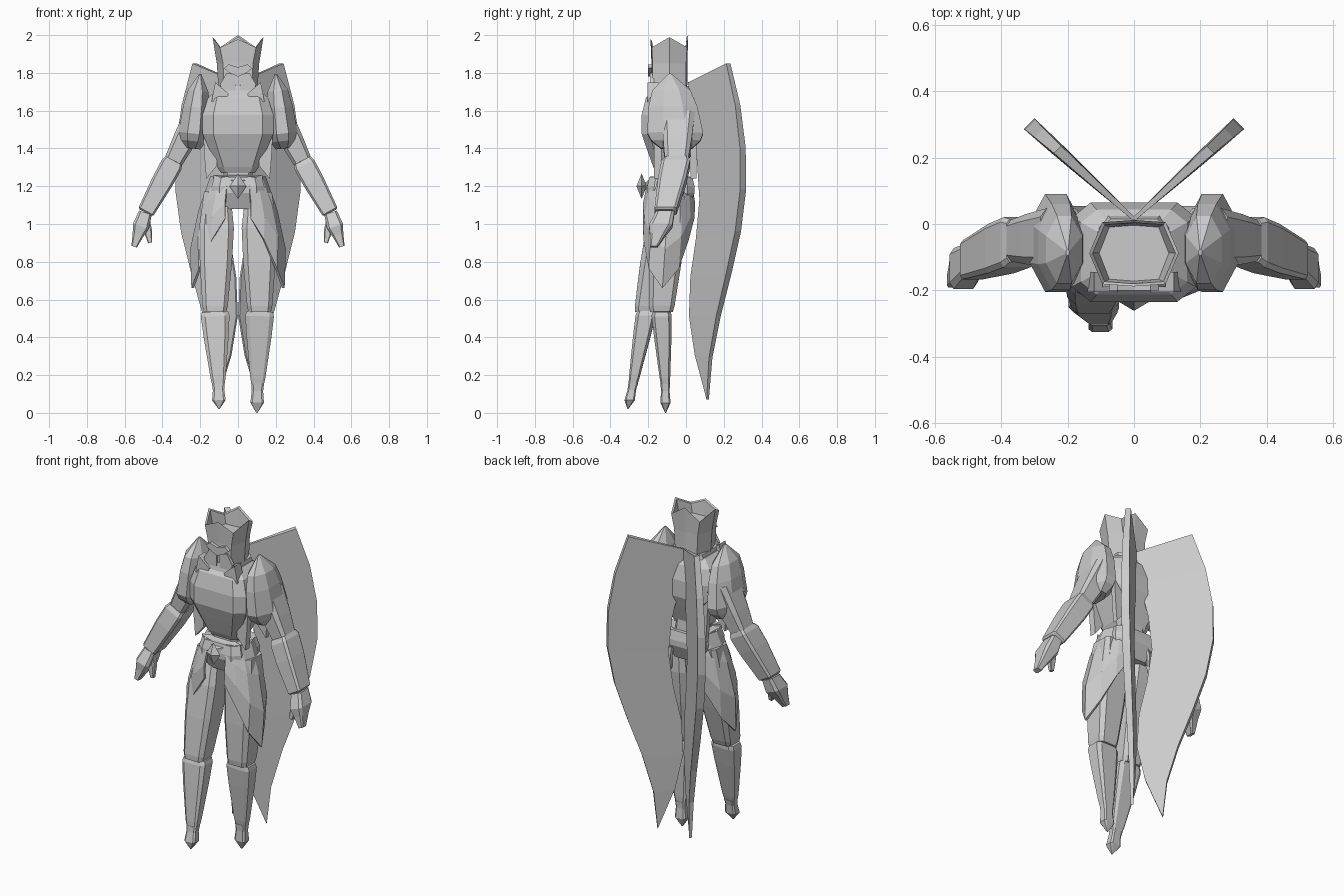
import bpy, bmesh
from math import sin, cos, pi, radians, copysign
from mathutils import Vector, Matrix

cube = bpy.data.objects.get("Cube")
if cube:
    bpy.data.objects.remove(cube)

grey = bpy.data.materials.new("plain_grey")
grey.use_nodes = True
grey.diffuse_color = (.6, .6, .6, 1)
grey.node_tree.nodes["Principled BSDF"].inputs["Base Color"].default_value = grey.diffuse_color


def finish(name, bm):
    bmesh.ops.recalc_face_normals(bm, faces=bm.faces)
    mesh = bpy.data.meshes.new(name)
    bm.to_mesh(mesh)
    bm.free()
    mesh.materials.append(grey)
    obj = bpy.data.objects.new(name, mesh)
    bpy.context.collection.objects.link(obj)
    return obj


def skin(name, rows, closed=True):
    """Bridge rows of points; a closed skin also gets end caps."""
    bm = bmesh.new()
    verts = [[bm.verts.new(point) for point in row] for row in rows]
    count = len(verts[0])
    for upper, lower in zip(verts, verts[1:]):
        for i in range(count if closed else count - 1):
            j = (i + 1) % count
            bm.faces.new((upper[i], upper[j], lower[j], lower[i]))
    if closed:
        bm.faces.new(verts[0])
        bm.faces.new(verts[-1])
    return finish(name, bm)


def limb(name, start, end, profile, depth=1.0, chamfer=.7, side=1):
    """Chamfered box from start down to end; profile holds (fraction, half width)."""
    start, end = Vector(start), Vector(end)
    along = end - start
    across = Vector((-along.z, 0, along.x)).normalized()
    back = Vector((0, depth, 0))
    c = chamfer
    corners = [(1, c), (c, 1), (-c, 1), (-1, c), (-1, -c), (-c, -1), (c, -1), (1, -c)]
    rows = []
    for fraction, width in profile:
        centre = start + along * fraction
        points = [centre + (across * a + back * b) * width for a, b in corners]
        rows.append([(side * p.x, p.y, p.z) for p in points])
    return skin(name, rows)


def plate(name, outline, side, y, depth):
    """Front-facing (x, z) outline, thickened backward."""
    return skin(name, [[(side * x, layer, z) for x, z in outline] for layer in (y, y + depth)])


# Torso
limb("waist", (0, -.07, 1.32), (0, -.07, 1.2), [(0, .075), (1, .085)])
limb("chest", (0, -.085, 1.71), (0, -.085, 1.27),
     [(0, .11), (.1, .16), (.3, .187), (.53, .187), (.7, .155), (.93, .11), (1, .09)], depth=.8)
limb("collar", (0, -.085, 1.73), (0, -.085, 1.64), [(0, .1), (1, .12)])
limb("hips", (0, -.08, 1.25), (0, -.08, 1.08),
     [(0, .125), (.3, .14), (.5, .14), (1, .1)], depth=.9)


# Helmet with an open crown: every second corner rises to a point
def helmet_row(z, width, depth, crown=0):
    row = []
    for i in range(8):
        angle = i * pi / 4
        bulge = copysign(abs(sin(angle)) ** .2, sin(angle)) if i % 4 else 0
        peak = crown * (1 + .2 * bulge) if i % 2 == 0 else 0
        row.append((width * cos(angle), depth * bulge - .088, z + peak))
    return row


skin("crowned_helmet", [
    helmet_row(1.62, .09, .085), helmet_row(1.74, .105, .095), helmet_row(1.85, .112, .095),
    helmet_row(1.935, .135, .1, crown=.054), helmet_row(1.93, .125, .092, crown=.05),
    helmet_row(1.88, .105, .084)])

# Belt dipping to a pendant gem
skin("belt_front", [[(-.13, -.16, 1.26 - drop), (0, -.215, 1.22 - drop),
                     (.13, -.16, 1.26 - drop), (0, -.1, 1.25 - drop)] for drop in (0, .05)])
gem = bmesh.new()
bmesh.ops.create_uvsphere(
    gem, u_segments=4, v_segments=2, radius=1,
    matrix=Matrix.Translation((0, -.235, 1.2)) @ Matrix.Diagonal((.045, .027, .068, 1)))
finish("belt_gem", gem)


# Wing edges, as distance behind the spine at a fraction of the way down
def outer_edge(fraction):
    z = 1.85 - 1.78 * fraction
    rise = z - 1.27
    if rise > 0:
        return .305 - .24 * rise ** 2, z
    return .21 + .095 * cos(pi * rise / 1.2), z


def inner_edge(fraction):
    drop = 1.65 * fraction
    return .045 - .03 * cos(2 * pi * drop / 1.2) + .04 * fraction ** 8, 1.75 - drop


def wing_row(fraction, side):
    inner, outer = inner_edge(fraction), outer_edge(fraction)
    thick = .004 + .012 * sin(pi * (.2 + .75 * fraction))
    section = [(inner, .004), (outer, thick), (outer, -thick), (inner, -.004)]
    return [(side * (1.1 * (y - .015) + offset), y - offset, z) for (y, z), offset in section]


# Hip guard column: flares from the belt, hem longest at the outside
def guard_column(angle, side):
    column = []
    for fall in (0, .3, .65, 1):
        flare = sin(2 * fall)
        x = .03 + (.11 + .11 * flare) * cos(angle)
        y = -.085 + (.1 + .035 * flare) * sin(angle) - .04 * fall * cos(angle)
        hem = 1.06 - .4 * cos(angle) ** 1.5
        column.append((side * x, y, 1.25 + (hem - 1.25) * fall))
    return column


BROW = [(0, 1.83), (.05, 1.845), (.075, 1.825), (.045, 1.8), (0, 1.78)]
CHEEK = [(.01, 1.79), (.06, 1.8), (.095, 1.74), (.075, 1.68), (.035, 1.64), (.01, 1.7)]
COLLAR_POINT = [(.05, 1.69), (.12, 1.75), (.14, 1.65), (.075, 1.61)]
RIB = [(.185, 1.5), (.12, 1.42), (.11, 1.31), (.168, 1.24), (.178, 1.36)]

for side, word in ((1, "left"), (-1, "right")):
    # Face, collar and flared ribs
    plate(word + "_brow", BROW, side, y=-.2, depth=.02)
    plate(word + "_cheek", CHEEK, side, y=-.19, depth=.02)
    plate(word + "_collar_point", COLLAR_POINT, side, y=-.205, depth=.06)
    plate(word + "_front_rib", RIB, side, y=-.17, depth=.04)
    plate(word + "_back_rib", RIB, side, y=.025, depth=.03)

    # Arm with a pointed shoulder guard
    elbow, wrist = (.34, -.05, 1.335), (.49, -.11, 1.06)
    limb(word + "_shoulder_guard", (.2, -.085, 1.795), (.245, -.05, 1.4),
         [(0, .005), (.23, .055), (.45, .07), (.8, .08), (.9, .07), (1, .045)],
         depth=1.85, chamfer=.4, side=side)
    limb(word + "_upper_arm", (.22, -.04, 1.57), elbow,
         [(0, .07), (.6, .06), (1, .05)], depth=1.25, side=side)
    limb(word + "_forearm", elbow, wrist,
         [(0, .05), (.08, .058), (.4, .057), (.97, .045), (1, .035)],
         depth=1.3, chamfer=.8, side=side)
    limb(word + "_hand", wrist, (.55, -.17, .88),
         [(0, .035), (.4, .044), (.65, .03), (1, .015)], depth=1.4, side=side)
    limb(word + "_thumb", (.49, -.125, 1.03), (.465, -.15, .9),
         [(0, .022), (.5, .022), (1, .011)], side=side)

    # Leg; the right one steps forward
    step = 1 if side < 0 else 0
    hip = (.11, -.08, 1.17)
    knee = (.115 + .007 * step, -.13 - .08 * step, .535)
    ankle = (.104, -.11 - .17 * step, .155)
    toe = (.1, -.108 - .2 * step, .02 * step)
    limb(word + "_thigh", hip, knee,
         [(0, .07), (.3, .092), (.6, .085), (.95, .067), (1, .06)], side=side)
    limb(word + "_shin", knee, ankle,
         [(0, .07), (.06, .076), (.35, .066), (.92, .04), (1, .034)], depth=.7, side=side)
    limb(word + "_foot", ankle, toe,
         [(0, .034), (.25, .03), (.65, .036), (1, .003)], depth=.75, side=side)

    # Hip guard shell
    columns = [guard_column(radians(angle), side) for angle in (-80, -60, -35, 0, 35, 60, 80)]
    guard = skin(word + "_hip_guard", columns, closed=False)
    shell = guard.modifiers.new("thickness", "SOLIDIFY")
    shell.thickness = .014
    shell.offset = 0

    # Wing blade, thicker toward its outer edge
    skin(word + "_wing", [wing_row(i / 8, side) for i in range(9)])
